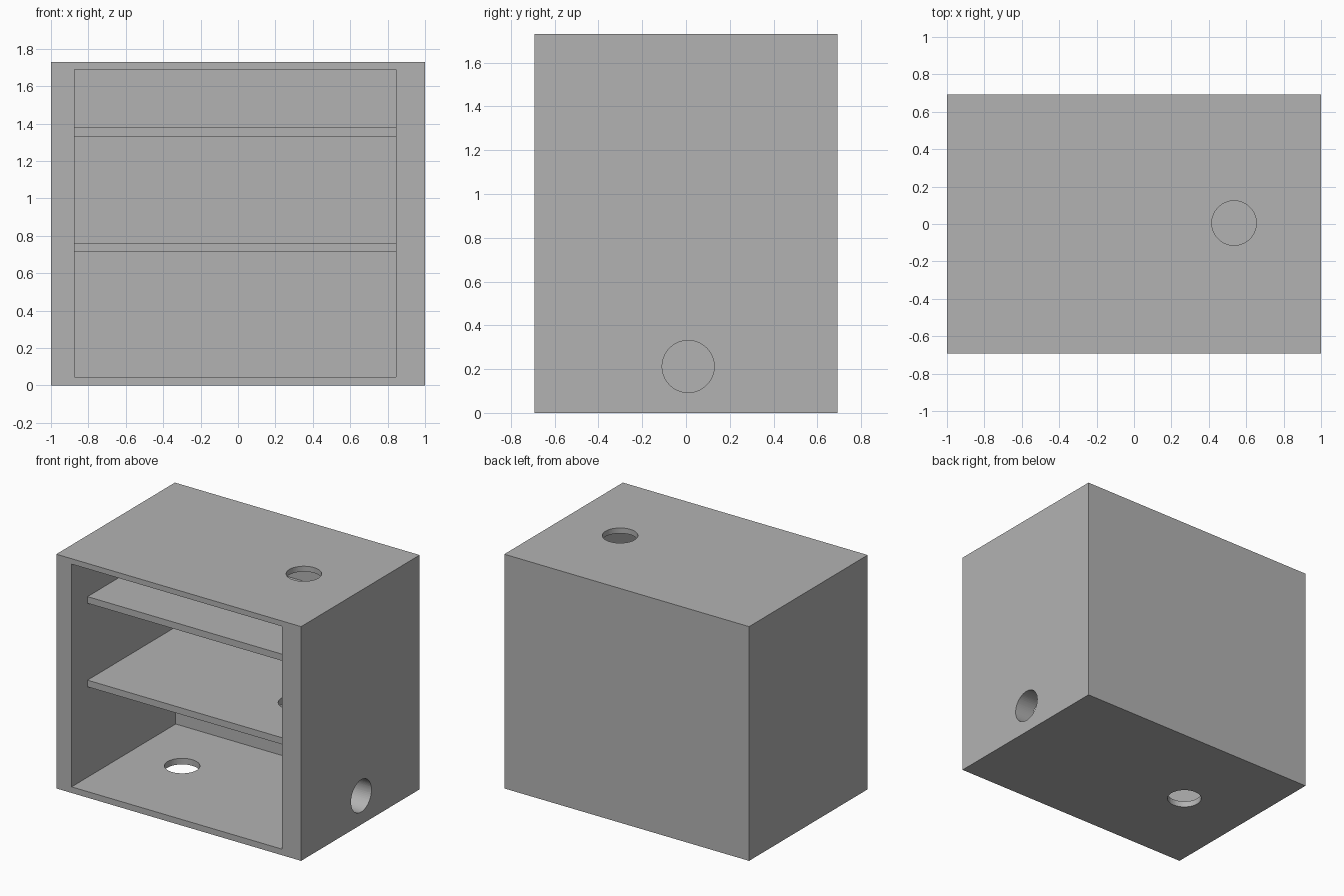
import bpy
import math

if "Cube" in bpy.data.objects:
    bpy.data.objects.remove(bpy.data.objects["Cube"], do_unlink=True)

grey = bpy.data.materials.new("plain grey")
grey.use_nodes = True
COLOUR = (0.45, 0.45, 0.45, 1)
grey.diffuse_color = COLOUR
grey.node_tree.nodes["Principled BSDF"].inputs["Base Color"].default_value = COLOUR


def box(name, low, high):
    """Box between two opposite corners."""
    bpy.ops.mesh.primitive_cube_add(size=1, location=[(a + b) / 2 for a, b in zip(low, high)])
    ob = bpy.context.object
    ob.name = name
    ob.scale = [b - a for a, b in zip(low, high)]
    bpy.ops.object.transform_apply(location=False, rotation=False, scale=True)
    ob.data.materials.append(grey)
    return ob


def drill(name, centre, depth, tilt=0):
    """Round cutter, upright unless tilted about y."""
    bpy.ops.mesh.primitive_cylinder_add(vertices=64, radius=HOLE, depth=depth,
                                        location=centre, rotation=(0, tilt, 0))
    ob = bpy.context.object
    ob.name = name
    ob.data.materials.append(grey)
    return ob


def cut(target, cutter):
    """Subtract the cutter, then remove it."""
    mod = target.modifiers.new("cut", 'BOOLEAN')
    mod.operation = 'DIFFERENCE'
    mod.solver = 'EXACT'
    mod.object = cutter
    bpy.ops.object.select_all(action='DESELECT')
    bpy.context.view_layer.objects.active = target
    target.select_set(True)
    bpy.ops.object.modifier_apply(modifier=mod.name)
    bpy.data.objects.remove(cutter, do_unlink=True)
    bpy.ops.object.shade_smooth_by_angle(angle=math.radians(30))


HOLE = 0.119
DEPTH, TOP = 0.692, 1.73
LEFT, RIGHT, BACK = -0.875, 0.845, 0.523
FLOOR, CEILING = 0.045, 1.69

# Cabinet shell, open at the front
cabinet = box("cabinet", (-1, -DEPTH, 0), (1, DEPTH, TOP))
cut(cabinet, box("cavity", (LEFT, -1, FLOOR), (RIGHT, BACK, CEILING)))

# Round openings through the roof, floor and side wall
cut(cabinet, drill("roof_hole", (0.535, 0.005, TOP), 0.2))
cut(cabinet, drill("floor_hole", (-0.46, 0.005, 0), 0.2))
cut(cabinet, drill("side_hole", (1, 0.01, 0.212), 0.5, math.pi / 2))

# Shelves, with holes on alternating sides
for name, bottom, hole_x in (("lower_shelf", 0.713, 0.47), ("upper_shelf", 1.33, -0.46)):
    shelf = box(name, (LEFT, -0.506, bottom), (RIGHT, BACK, bottom + 0.049))
    cut(shelf, drill("shelf_hole", (hole_x, 0.005, bottom), 0.2))
